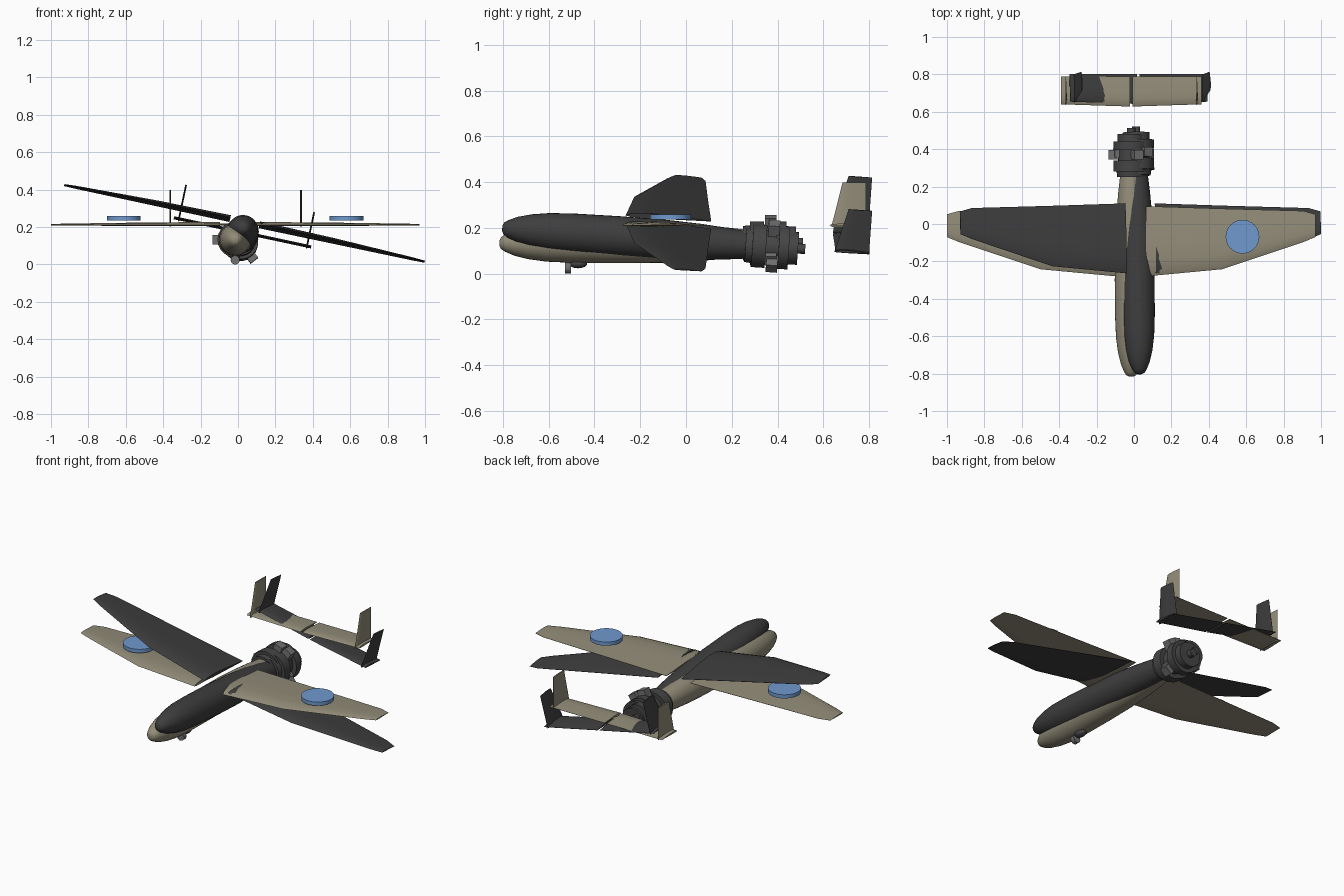
import bpy, bmesh, math
from mathutils import Matrix, Vector

if "Cube" in bpy.data.objects:
    bpy.data.objects.remove(bpy.data.objects["Cube"])


def material(name, rgb):
    m = bpy.data.materials.new(name)
    m.diffuse_color = (*rgb, 1)
    m.use_nodes = True
    m.node_tree.nodes["Principled BSDF"].inputs["Base Color"].default_value = m.diffuse_color
    return m


TAN = material("tan", (0.29, 0.265, 0.19))
CHARCOAL = material("charcoal", (0.048, 0.048, 0.048))
ENGINE = material("engine_grey", (0.06, 0.06, 0.06))
METAL = material("metal_grey", (0.16, 0.16, 0.16))
BLUE = material("blue", (0.16, 0.32, 0.62))


def finish(name, bm, mat, place, angle=35):
    bmesh.ops.recalc_face_normals(bm, faces=bm.faces)
    bm.transform(place)
    me = bpy.data.meshes.new(name)
    bm.to_mesh(me)
    bm.free()
    me.materials.append(mat)
    ob = bpy.data.objects.new(name, me)
    bpy.context.collection.objects.link(ob)
    bpy.ops.object.select_all(action='DESELECT')
    ob.select_set(True)
    bpy.context.view_layer.objects.active = ob
    bpy.ops.object.shade_smooth_by_angle(angle=math.radians(angle))
    return ob


def loft(bm, rings):
    """Skin a list of equal closed rings and cap both ends."""
    rows = [[bm.verts.new(p) for p in r] for r in rings]
    n = len(rows[0])
    for a, b in zip(rows, rows[1:]):
        for i in range(n):
            j = (i + 1) % n
            bm.faces.new((a[i], a[j], b[j], b[i]))
    bm.faces.new(rows[0])
    bm.faces.new(rows[-1])


def lathe(name, profile, mat, place, sides=32, x=0, z=0):
    """Revolve (y, radius) pairs about the lengthwise axis."""
    bm = bmesh.new()
    loft(bm, [[(x + r * math.cos(i * math.tau / sides), y,
                z + r * math.sin(i * math.tau / sides)) for i in range(sides)]
              for y, r in profile])
    return finish(name, bm, mat, place)


def foil(le, te, t):
    """Thin aerofoil outline as (y, z) points."""
    shape = [(0, 0), (.06, .45), (.25, .75), (.5, .65), (1, .04),
             (1, -.04), (.5, -.2), (.25, -.28), (.06, -.22)]
    return [(le + (te - le) * u, t * v) for u, v in shape]


def aircraft(prefix, mat, place):
    # fuselage
    lathe(prefix + "_fuselage",
          [(-.815, .012), (-.808, .026), (-.79, .038), (-.75, .055), (-.69, .070),
           (-.61, .081), (-.5, .086), (-.3, .088), (-.1, .086), (.05, .079),
           (.17, .069), (.26, .059)], mat, place)

    for side, s in (("right", 1), ("left", -1)):
        # main wing panel
        bm = bmesh.new()
        loft(bm, [[(s * x, y, .078 + z) for y, z in foil(le, te, t)] for x, le, te, t in
                  [(.08, -.28, .095, .022), (.485, -.242, .082, .018),
                   (.92, -.097, .070, .010), (.985, -.070, .052, .006)]])
        finish(f"{prefix}_{side}_wing", bm, mat, place)

        # tailplane half
        bm = bmesh.new()
        loft(bm, [[(s * x, y, .078 + z) for y, z in foil(le, .788, .011)]
                  for x, le in [(.007, .628), (.375, .64)]])
        finish(f"{prefix}_{side}_tailplane", bm, mat, place)

        # swept fin
        bm = bmesh.new()
        loft(bm, [[(s * .35 + w, y, z) for y, w in foil(le, .787, .009)]
                  for z, le in [(.07, .635), (.265, .684)]])
        finish(f"{prefix}_{side}_fin", bm, mat, place)

    # stepped engine body
    lathe(prefix + "_engine",
          [(.25, .055), (.25, .075), (.28, .078), (.28, .095), (.34, .095),
           (.34, .07), (.395, .07), (.395, .095), (.44, .095), (.44, .072),
           (.48, .072), (.48, .022), (.512, .022)], ENGINE, place, 20)

    # radial cylinder heads
    for k, deg in enumerate((180, 70, -40)):
        bm = bmesh.new()
        bmesh.ops.create_cube(bm, size=1, matrix=Matrix.Rotation(-math.radians(deg), 4, 'Y')
                              @ Matrix.Translation((.095, .37, 0))
                              @ Matrix.Diagonal((.055, .05, .05, 1)))
        finish(f"{prefix}_cylinder_head_{k + 1}", bm, METAL, place)


# two overlapping aircraft: one level, one rolled and pitched nose up
level = Matrix.Translation((-.015, 0, .133))
banked = (Matrix.Translation((.018, .01, .142))
          @ Matrix.Rotation(math.radians(12), 4, 'Y')
          @ Matrix.Rotation(math.radians(-4), 4, 'X'))
aircraft("tan", TAN, level)
aircraft("dark", CHARCOAL, banked)

# blue wing discs
for side, s in (("right", 1), ("left", -1)):
    bm = bmesh.new()
    bmesh.ops.create_cone(bm, cap_ends=True, segments=40, radius1=.09, radius2=.09,
                          depth=.022, matrix=Matrix.Translation((s * .595, -.068, .114)))
    finish(side + "_wing_disc", bm, BLUE, level)

# belly camera: front barrel and rear pod
lathe("camera_barrel", [(-.528, .024), (-.503, .024)], METAL, level, 20, z=-.109)
bm = bmesh.new()
bmesh.ops.create_uvsphere(bm, u_segments=20, v_segments=12, radius=1,
                          matrix=Matrix.Translation((0, -.472, -.09))
                          @ Matrix.Diagonal((.026, .04, .02, 1)))
finish("camera_pod", bm, ENGINE, level)
